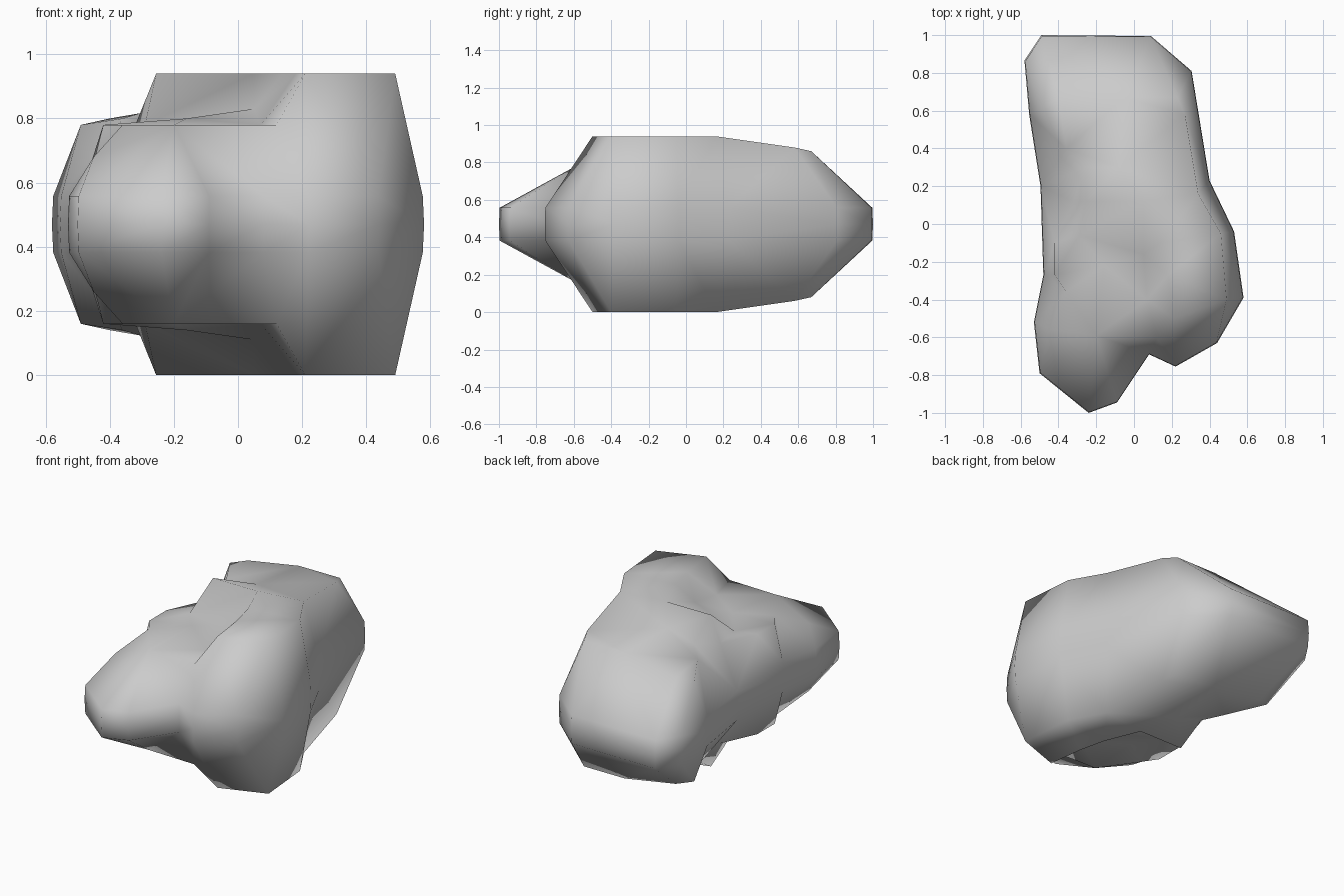
import bpy, bmesh
from mathutils import Vector
from mathutils.geometry import delaunay_2d_cdt

if "Cube" in bpy.data.objects:
    bpy.data.objects.remove(bpy.data.objects["Cube"])

MID, RIM = 0.47, 0.558      # symmetry height and rim height

# outline of the lobed body seen from above, counter-clockwise
outline = [(-.24, -1), (-.09, -.945), (.08, -.69), (.22, -.755), (.44, -.63),
           (.58, -.39), (.53, -.04), (.40, .23), (.305, .81), (.09, .995),
           (-.49, 1), (-.58, .865), (-.555, .58), (-.495, .2), (-.48, -.27),
           (-.53, -.52), (-.50, -.79)]

# shoulder and crown points by height
crown = {
    .68: [(-.45, -.56)],
    .78: [(-.36, -.36), (-.20, -.59), (.12, -.60), (-.42, -.27), (-.42, -.10),
          (-.49, .62), (-.29, -.06), (-.32, .12), (.07, -.40)],
    .80: [(-.40, .67), (-.36, .40), (-.16, -.22)],
    .83: [(.05, -.16), (-.26, .30)],
    .86: [(.23, .67), (-.05, .67)],
    .88: [(.27, .58), (-.08, .30)],
    .94: [(.21, -.50), (.49, -.40), (.46, -.05), (.34, .16),
          (.18, -.27), (.14, -.10), (.05, .12), (-.255, .12)],
}

pts = [Vector(p) for p in outline]
heights = [RIM] * len(pts)
for z, group in crown.items():
    for p in group:
        pts.append(Vector(p))
        heights.append(z)

# triangulate the top shell inside the outline, keeping the main ridges
n = len(outline)
rim_edges = [(i, (i + 1) % n) for i in range(n)]
def ridge(*path):
    ids = [next(i for i, p in enumerate(pts) if (p - Vector(q)).length < 1e-4) for q in path]
    return list(zip(ids, ids[1:]))
ridges = (ridge((.08, -.69), (.12, -.60), (.21, -.50), (.18, -.27), (.14, -.10), (.05, .12), (-.255, .12))
          + ridge((.21, -.50), (.49, -.40), (.46, -.05), (.34, .16), (.27, .58), (.23, .67))
          + ridge((-.50, -.79), (-.45, -.56), (-.36, -.36), (-.42, -.27)))
co, _, faces, orig, _, _ = delaunay_2d_cdt(pts, rim_edges + ridges, [], 1, 1e-5)

bm = bmesh.new()
top, rim = [], {}
for p, src in zip(co, orig):
    z = heights[src[0]] if src else RIM
    v = bm.verts.new((p.x, p.y, z))
    top.append(v)
    if src and src[0] < n:
        rim[src[0]] = v
for f in faces:
    bm.faces.new([top[i] for i in f])
bmesh.ops.delete(bm, geom=[v for v in bm.verts if not v.link_faces], context='VERTS')

# side band down to the mid plane
low = [bm.verts.new((x, y, MID)) for x, y in outline]
for i, j in rim_edges:
    bm.faces.new((rim[i], low[i], low[j], rim[j]))
for v in rim.values():
    v.co.x *= .993
    v.co.y *= .996

# mirrored lower half
geom = bm.verts[:] + bm.edges[:] + bm.faces[:]
copy = bmesh.ops.duplicate(bm, geom=geom)["geom"]
for v in [g for g in copy if isinstance(g, bmesh.types.BMVert)]:
    v.co.z = 2 * MID - v.co.z
bmesh.ops.remove_doubles(bm, verts=bm.verts[:], dist=1e-4)
bmesh.ops.recalc_face_normals(bm, faces=bm.faces[:])
for f in bm.faces:
    f.smooth = True

mesh = bpy.data.meshes.new("lobed_body")
bm.to_mesh(mesh)
bm.free()
body = bpy.data.objects.new("lobed_body", mesh)
bpy.context.collection.objects.link(body)
